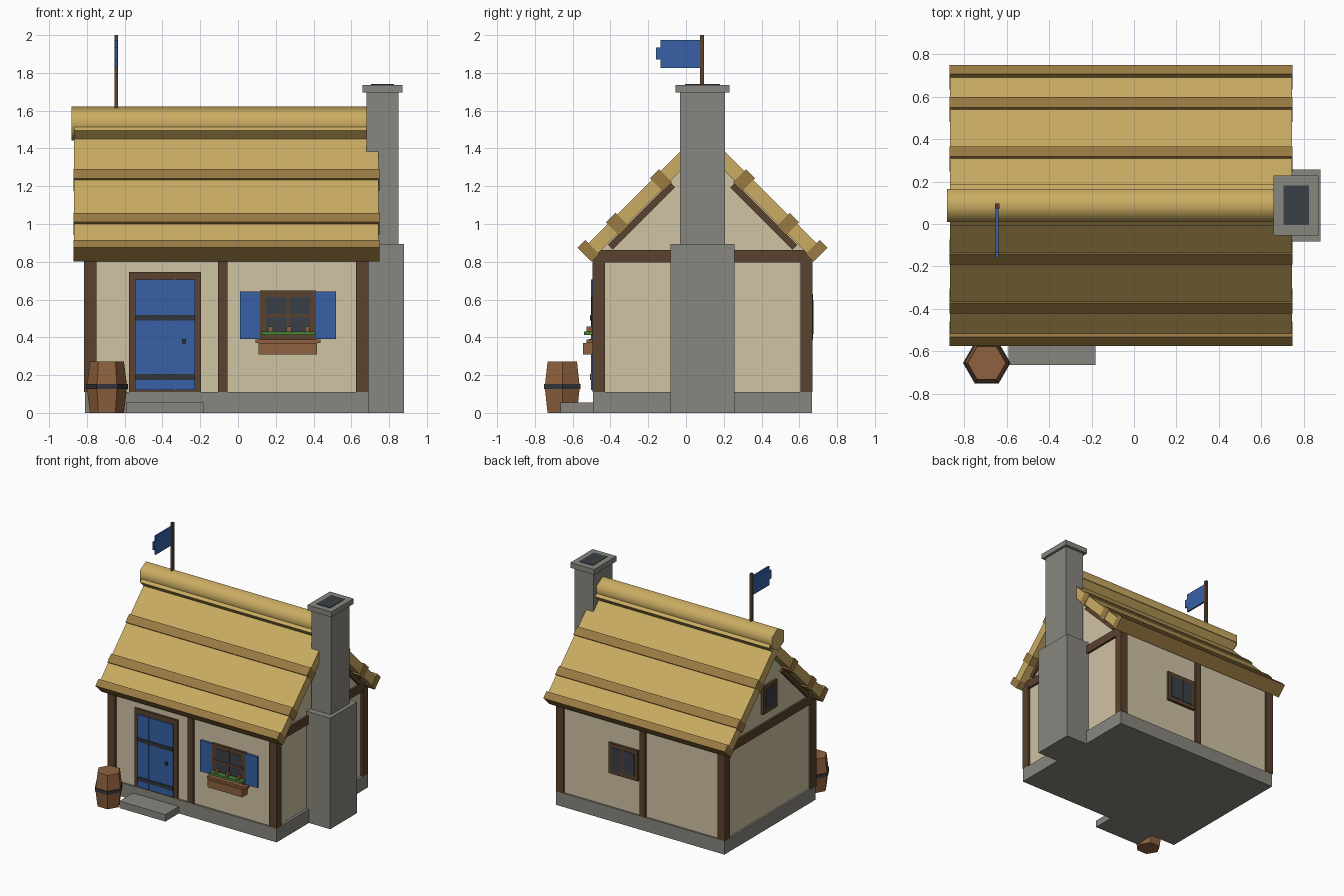
import bpy, bmesh, math

if "Cube" in bpy.data.objects:
    bpy.data.objects.remove(bpy.data.objects["Cube"])

CY = 0.0875            # ridge line of the house in y
X0, X1 = -0.815, 0.69  # outer faces of the corner posts
Y0, Y1 = -0.495, 0.67
WX0, WX1, WY0, WY1 = -0.795, 0.67, -0.478, 0.653  # plaster walls


def material(name, r, g, b):
    m = bpy.data.materials.new(name)
    lin = [((v / 255 + 0.055) / 1.055) ** 2.4 for v in (r, g, b)]
    m.diffuse_color = (*lin, 1)
    m.use_nodes = True
    m.node_tree.nodes["Principled BSDF"].inputs["Base Color"].default_value = m.diffuse_color
    return m


CREAM = material("cream_plaster", 208, 195, 164)
WOOD = material("dark_wood", 91, 66, 46)
BLUE = material("blue_paint", 55, 96, 166)
THATCH = material("straw_thatch", 202, 172, 98)
BAND = material("dark_thatch", 154, 123, 67)
STONE = material("grey_stone", 136, 134, 126)
IRON = material("dark_iron", 50, 53, 59)
GLASS = material("dark_glass", 58, 64, 71)
BROWN = material("barrel_wood", 142, 97, 62)
GREEN = material("leaf_green", 72, 128, 52)


def finish(name, bm, mat):
    bmesh.ops.recalc_face_normals(bm, faces=bm.faces)
    me = bpy.data.meshes.new(name)
    bm.to_mesh(me)
    bm.free()
    me.materials.append(mat)
    ob = bpy.data.objects.new(name, me)
    bpy.context.collection.objects.link(ob)
    return ob


def prism(name, mat, yz, x0, x1):
    """Extrude a (y, z) profile along x."""
    bm = bmesh.new()
    f = bm.faces.new([bm.verts.new((x0, y, z)) for y, z in yz])
    ext = bmesh.ops.extrude_face_region(bm, geom=[f])["geom"]
    bmesh.ops.translate(bm, vec=(x1 - x0, 0, 0),
                        verts=[v for v in ext if isinstance(v, bmesh.types.BMVert)])
    return finish(name, bm, mat)


def box(name, mat, x0, x1, y0, y1, z0, z1):
    return prism(name, mat, [(y0, z0), (y1, z0), (y1, z1), (y0, z1)], x0, x1)


def slope(name, mat, c0, c1, s0, s1, x0, x1):
    """Box on both 45 degree roof slopes: c = z - y (depth), s = z + y (along)."""
    pts = [((s - c) / 2, (s + c) / 2) for c, s in
           ((c0, s0), (c1, s0), (c1, s1), (c0, s1))]
    prism("front_" + name, mat, pts, x0, x1)
    prism("back_" + name, mat, [(2 * CY - y, z) for y, z in pts], x0, x1)


def lathe(name, mat, rings, x, y, n=6):
    """Stack of n-sided rings (radius, z) with end caps."""
    bm = bmesh.new()
    loops = [[bm.verts.new((x + r * math.cos(2 * math.pi * i / n),
                            y + r * math.sin(2 * math.pi * i / n), z))
              for i in range(n)] for r, z in rings]
    for a, b in zip(loops, loops[1:]):
        for i in range(n):
            bm.faces.new((a[i], a[(i + 1) % n], b[(i + 1) % n], b[i]))
    bm.faces.new(loops[0])
    bm.faces.new(loops[-1])
    return finish(name, bm, mat)


# Foundation, walls with gables
box("foundation", STONE, -0.81, 0.69, -0.493, 0.667, 0, 0.11)
prism("walls", CREAM, [(WY0, 0.1), (WY1, 0.1), (WY1, 0.84), (CY, 1.405), (WY0, 0.84)],
      WX0, WX1)

# Timber posts
for sx, x in (("left", X0), ("right", X1 - 0.065)):
    for sy, y in (("front", Y0), ("back", Y1 - 0.065)):
        box(f"{sy}_{sx}_post", WOOD, x, x + 0.065, y, y + 0.065, 0.11, 0.82)
box("front_middle_post", WOOD, -0.105, -0.055, Y0, WY0 + 0.01, 0.11, 0.82)
box("back_middle_post", WOOD, -0.105, -0.055, WY1 - 0.01, Y1, 0.11, 0.82)

# Gable tie beams and rafters
for side, x0, x1 in (("left", X0 + 0.003, WX0 + 0.01), ("right", WX1 - 0.01, X1 - 0.003)):
    box(side + "_tie_beam", WOOD, x0, x1, Y0 + 0.005, Y1 - 0.005, 0.795, 0.862)
    slope(side + "_rafter", WOOD, 1.252, 1.302, 0.476, 1.135, x0, x1)

# Thatched roof, bands and ridge roll
slope("roof", THATCH, 1.31, 1.415, 0.32, 1.68, -0.867, 0.745)
slope("eave_band", BAND, 1.30, 1.449, 0.301, 0.383, -0.87, 0.748)
slope("lower_band", BAND, 1.295, 1.432, 0.587, 0.685, -0.87, 0.748)
slope("upper_band", BAND, 1.295, 1.432, 1.052, 1.148, -0.87, 0.748)
ridge = prism("ridge_roll", THATCH,
              [(CY + 0.09 * math.sin(i * math.pi / 3), 1.532 + 0.09 * math.cos(i * math.pi / 3))
               for i in range(6)], -0.882, 0.75)
for p in ridge.data.polygons:
    p.use_smooth = abs(p.normal.x) < 0.5

# Chimney
box("chimney_base", STONE, 0.66, 0.88, CY - 0.17, CY + 0.17, 0, 0.895)
box("chimney_stack", STONE, 0.68, 0.85, CY - 0.12, CY + 0.12, 0.89, 1.70)
box("chimney_cap", STONE, 0.658, 0.87, CY - 0.142, CY + 0.142, 1.695, 1.737)
box("chimney_flue", GLASS, 0.705, 0.825, CY - 0.093, CY + 0.093, 1.735, 1.741)

# Flag
box("flag_pole", WOOD, -0.655, -0.635, 0.074, 0.096, 1.55, 2.0)
prism("flag", BLUE, [(0.076, 1.825), (0.076, 1.975), (-0.135, 1.975), (-0.135, 1.935),
                     (-0.16, 1.935), (-0.16, 1.87), (-0.135, 1.87), (-0.135, 1.825)],
      -0.652, -0.638)

# Door
box("door_frame", WOOD, -0.577, -0.196, -0.493, WY0 + 0.01, 0.11, 0.745)
box("door_panel", BLUE, -0.545, -0.228, -0.496, -0.48, 0.12, 0.705)
for i in range(3):
    x = -0.545 + i * 0.109
    box(f"door_plank_{i + 1}", BLUE, x, x + 0.099, -0.502, -0.49, 0.12, 0.705)
for name, z in (("lower", 0.175), ("upper", 0.488)):
    box(name + "_door_strap", IRON, -0.545, -0.228, -0.507, -0.495, z, z + 0.03)
box("door_handle", IRON, -0.297, -0.274, -0.514, -0.495, 0.367, 0.391)
box("door_step", STONE, -0.592, -0.182, -0.665, -0.48, 0, 0.056)

# Front window
XF0, XF1, ZF0, ZF1 = 0.116, 0.413, 0.376, 0.647
box("front_window_frame", WOOD, XF0, XF1, -0.496, WY0 + 0.01, ZF0, ZF1)
box("front_window_glass", GLASS, XF0 + 0.033, XF1 - 0.033, -0.499, -0.49, ZF0 + 0.05, ZF1 - 0.033)
xm = (XF0 + XF1) / 2
box("front_window_mullion", WOOD, xm - 0.008, xm + 0.008, -0.503, -0.49, ZF0 + 0.03, ZF1 - 0.02)
box("front_window_bar", WOOD, XF0 + 0.02, XF1 - 0.02, -0.503, -0.49, 0.508, 0.524)
box("left_shutter", BLUE, 0.01, XF0, -0.495, WY0 + 0.01, 0.392, 0.642)
box("right_shutter", BLUE, XF1, 0.519, -0.495, WY0 + 0.01, 0.392, 0.642)

# Flower box
box("window_sill", BROWN, 0.092, 0.438, -0.527, WY0 + 0.01, 0.37, 0.388)
box("flower_box", BROWN, 0.108, 0.418, -0.545, WY0 + 0.01, 0.31, 0.371)
box("leaves", GREEN, 0.122, 0.413, -0.541, -0.485, 0.413, 0.432)
for i, x in enumerate((0.172, 0.27, 0.367)):
    box(f"flower_{i + 1}", BROWN, x - 0.012, x + 0.012, -0.526, -0.49, 0.43, 0.457)

# Back window
box("back_window_frame", WOOD, -0.04, 0.222, WY1 - 0.01, Y1 + 0.002, 0.385, 0.63)
for i, x in enumerate((-0.01, 0.099)):
    box(f"back_window_pane_{i + 1}", GLASS, x, x + 0.093, Y1 - 0.005, Y1 + 0.006, 0.418, 0.598)

# Left gable window
box("gable_window_frame", WOOD, X0, WX0 + 0.01, CY - 0.09, CY + 0.09, 0.94, 1.16)
box("gable_window_glass", GLASS, X0 - 0.004, X0 + 0.005, CY - 0.06, CY + 0.06, 0.97, 1.13)

# Barrel
lathe("barrel", BROWN, [(0.09, 0), (0.107, 0.136), (0.09, 0.272)], -0.694, -0.655)
lathe("barrel_hoop", IRON, [(0.112, 0.126), (0.112, 0.152)], -0.694, -0.655)
